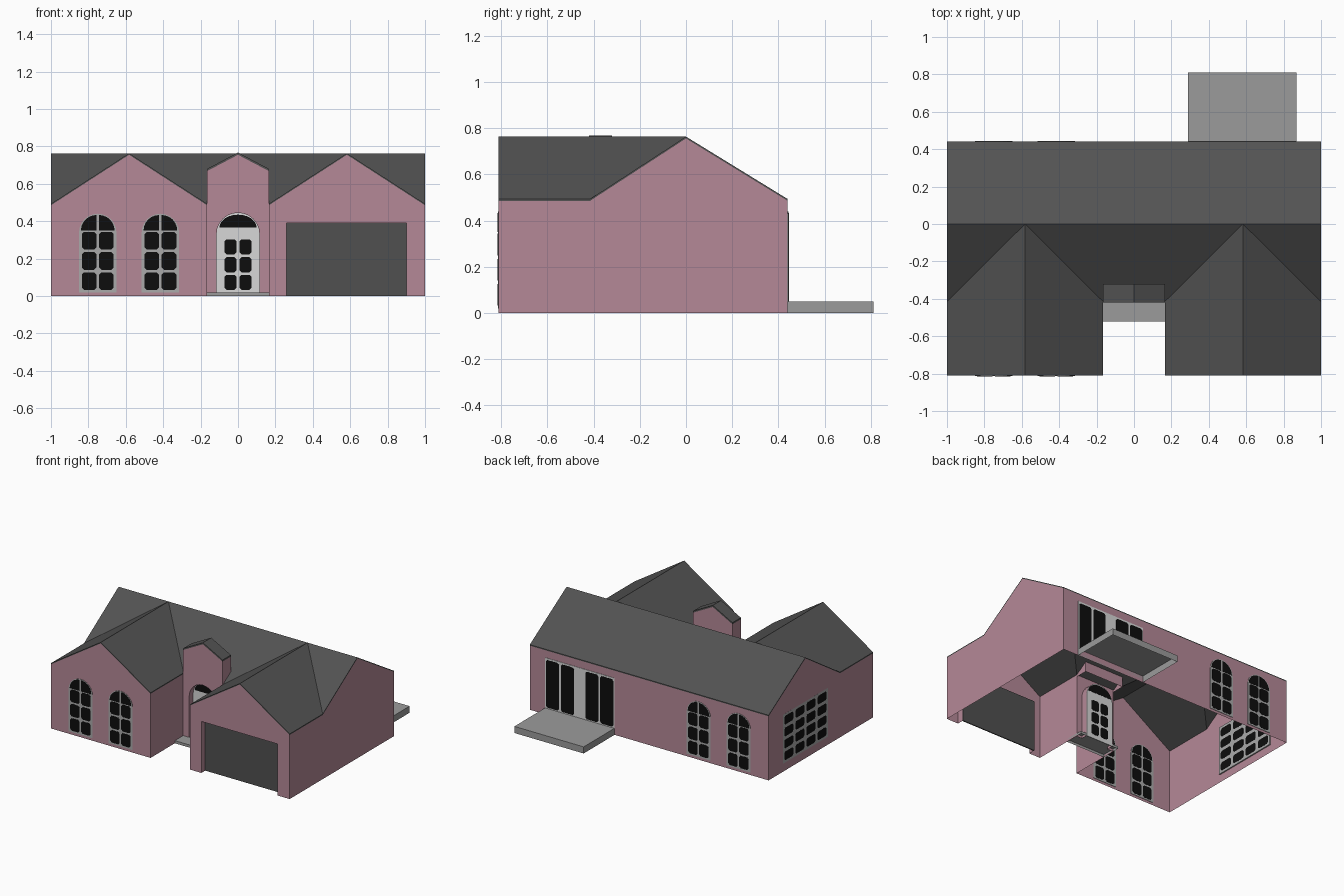
import bpy, bmesh
from math import sin, cos, pi

if "Cube" in bpy.data.objects:
    bpy.data.objects.remove(bpy.data.objects["Cube"], do_unlink=True)


def material(name, r, g, b):
    m = bpy.data.materials.new(name)
    m.use_nodes = True
    m.diffuse_color = (r, g, b, 1)
    m.node_tree.nodes["Principled BSDF"].inputs["Base Color"].default_value = (r, g, b, 1)
    return m


PINK = material("pink walls", .46, .25, .31)
ROOF = material("dark grey roof", .085, .085, .085)
DOOR = material("garage grey", .08, .08, .08)
STONE = material("concrete grey", .33, .33, .33)
FRAME = material("window frame grey", .40, .40, .40)
WHITE = material("door white", .68, .68, .68)
GLASS = material("black glass", .004, .004, .004)

# Main dimensions
SIDE, INNER, MID = 1.0, .165, .5825
FRONT, VALLEY, BACK = -.81, -.415, .44
EAVE, PEAK = .485, .755
RECESS = .05


def finish(bm, name, mat):
    me = bpy.data.meshes.new(name)
    bm.to_mesh(me)
    bm.free()
    me.materials.append(mat)
    ob = bpy.data.objects.new(name, me)
    bpy.context.collection.objects.link(ob)
    return ob


def on_wall(axis, depth):
    """Map wall coordinates (along, up) to a wall facing the given axis."""
    if axis == "y":
        return lambda a, z, d=0: (a, depth + d, z)
    return lambda a, z, d=0: (depth + d, a, z)


def sheets(name, polys, mat):
    bm = bmesh.new()
    for poly in polys:
        bm.faces.new([bm.verts.new(p) for p in poly])
    bmesh.ops.remove_doubles(bm, verts=bm.verts, dist=.0001)
    return finish(bm, name, mat)


def plates(name, wall, outlines, half, mat):
    """Thin prisms centred on a wall, seen from inside and outside."""
    bm = bmesh.new()
    for pts in outlines:
        f = bm.faces.new([bm.verts.new(wall(a, z, -half)) for a, z in pts])
        ext = bmesh.ops.extrude_face_region(bm, geom=[f])["geom"]
        lo, hi = wall(0, 0, -half), wall(0, 0, half)
        bmesh.ops.translate(bm, vec=[h - l for h, l in zip(hi, lo)],
                            verts=[v for v in ext if isinstance(v, bmesh.types.BMVert)])
    bmesh.ops.recalc_face_normals(bm, faces=bm.faces)
    return finish(bm, name, mat)


def rect(a0, a1, z0, z1, c=0):
    if not c:
        return [(a0, z0), (a1, z0), (a1, z1), (a0, z1)]
    return [(a0 + c, z0), (a1 - c, z0), (a1, z0 + c), (a1, z1 - c),
            (a1 - c, z1), (a0 + c, z1), (a0, z1 - c), (a0, z0 + c)]


def arc(a, z, ra, rz, start=0, end=pi, n=12):
    return [(a + ra * cos(start + (end - start) * i / n),
             z + rz * sin(start + (end - start) * i / n)) for i in range(n + 1)]


def arch(a, z0, z1, r):
    return [(a - r, z0), (a + r, z0)] + arc(a, z1 - r, r, r)


def pane_grid(a0, a1, z0, z1, cols, rows, gap=.014, c=.012):
    w, h = (a1 - a0) / cols, (z1 - z0) / rows
    return [rect(a0 + i * w + gap / 2, a0 + (i + 1) * w - gap / 2,
                 z0 + j * h + gap / 2, z0 + (j + 1) * h - gap / 2, c)
            for i in range(cols) for j in range(rows)]


def arched_window(name, wall, a):
    plates(name + "_frame", wall, [arch(a, .02, .44, .1)], .003, FRAME)
    panes = pane_grid(a - .092, a + .092, .025, .35, 2, 3)
    # Quarter-round lights at the head
    r, g = .083, .007
    for s in (0, 1):
        x = a + (g if s == 0 else -g)
        panes.append([(x, .35)] + arc(x, .35, r, r, s * pi / 2, (s + 1) * pi / 2, 6))
    plates(name + "_panes", wall, panes, .0045, GLASS)


def open_box(name, x0, x1, y0, y1, h, mat):
    """Slab with no underside."""
    ring = [(x0, y0), (x1, y0), (x1, y1), (x0, y1)]
    polys = [[(x, y, h) for x, y in ring]]
    for p, q in zip(ring, ring[1:] + ring[:1]):
        polys.append([(*p, 0), (*q, 0), (*q, h), (*p, h)])
    return sheets(name, polys, mat)


def reveal(name, path, y):
    """Jambs joining an opening to its recessed door."""
    sheets(name, [[(p[0], y, p[1]), (q[0], y, q[1]),
                   (q[0], y + RECESS, q[1]), (p[0], y + RECESS, p[1])]
                  for p, q in zip(path, path[1:])], PINK)


# Side walls with the main gable, and inner walls of the wings
gable = [(FRONT, 0), (BACK, 0), (BACK, EAVE), (0, PEAK), (VALLEY, EAVE), (FRONT, EAVE)]
for side, s in (("left", 1), ("right", -1)):
    wall = on_wall("x", s * SIDE)
    sheets(side + "_side_wall", [[wall(a, z) for a, z in gable]], PINK)
    wall = on_wall("x", s * INNER)
    sheets(side + "_inner_wall", [[wall(a, z) for a, z in rect(FRONT, VALLEY, 0, EAVE)]], PINK)

# Wing fronts: the left one is notched for the garage
wing_front, back = on_wall("y", FRONT), on_wall("y", BACK)
wing_top = [(SIDE, 0), (SIDE, EAVE), (MID, PEAK), (INNER, EAVE), (INNER, 0)]
garage = [(.26, 0), (.26, .39), (.9, .39), (.9, 0)]
sheets("right_wing_front", [[wing_front(-a, z) for a, z in wing_top]], PINK)
sheets("left_wing_front", [[wing_front(a, z) for a, z in wing_top + garage]], PINK)
reveal("garage_reveal", garage, FRONT)
plates("garage_door", on_wall("y", FRONT + RECESS), [garage], .004, DOOR)
sheets("back_wall", [[back(a, z) for a, z in rect(-SIDE, SIDE, 0, EAVE)]], PINK)

# Main roof: cross-gabled, thickened upward
polys = [[(-SIDE, BACK, EAVE), (SIDE, BACK, EAVE), (SIDE, 0, PEAK), (MID, 0, PEAK),
          (-MID, 0, PEAK), (-SIDE, 0, PEAK)],
         [(-MID, 0, PEAK), (-INNER, VALLEY, EAVE), (INNER, VALLEY, EAVE), (MID, 0, PEAK)]]
for s in (1, -1):
    polys.append([(s * MID, 0, PEAK), (s * SIDE, VALLEY, EAVE), (s * SIDE, 0, PEAK)])
    for edge in (SIDE, INNER):
        polys.append([(s * MID, FRONT, PEAK), (s * edge, FRONT, EAVE),
                      (s * edge, VALLEY, EAVE), (s * MID, 0, PEAK)])


def thick_roof(name, polys, t):
    ob = sheets(name, polys, ROOF)
    bm = bmesh.new()
    bm.from_mesh(ob.data)
    ext = bmesh.ops.extrude_face_region(bm, geom=bm.faces[:], use_keep_orig=True)["geom"]
    bmesh.ops.translate(bm, vec=(0, 0, t),
                        verts=[v for v in ext if isinstance(v, bmesh.types.BMVert)])
    bmesh.ops.recalc_face_normals(bm, faces=bm.faces)
    bm.to_mesh(ob.data)
    bm.free()


thick_roof("main_roof", polys, .008)

# Entry tower with an arched opening
T0, T1, T_EAVE = VALLEY - .005, -.32, .668
opening = [(a, z) for a, z in arch(0, 0, .445, .115)[1:]] + [(-.115, 0)]
tower = [(-INNER, 0), (-INNER, T_EAVE), (0, PEAK), (INNER, T_EAVE), (INNER, 0)]
sheets("entry_front", [[(a, T0, z) for a, z in tower + opening]], PINK)
reveal("entry_reveal", opening, T0)
low = .47
sheets("entry_back", [[(-INNER, T1, low), (INNER, T1, low), (INNER, T1, T_EAVE),
                       (0, T1, PEAK), (-INNER, T1, T_EAVE)]], PINK)
sheets("entry_sides", [[(s * INNER, T0, low), (s * INNER, T1, low),
                        (s * INNER, T1, T_EAVE), (s * INNER, T0, T_EAVE)] for s in (1, -1)], PINK)
thick_roof("entry_roof", [[(0, T0, PEAK), (s * INNER, T0, T_EAVE),
                           (s * INNER, T1, T_EAVE), (0, T1, PEAK)] for s in (1, -1)], .012)

# Front door with six lights and a fanlight
door_wall = on_wall("y", T0 + RECESS)
plates("front_door", door_wall, [arch(0, 0, .445, .115)], .003, WHITE)
plates("front_door_lights", door_wall, pane_grid(-.08, .08, .025, .31, 2, 3), .0045, GLASS)
plates("front_door_fanlight", door_wall, [arc(0, .365, .1, .07)], .0045, GLASS)
open_box("porch_step", -INNER, INNER, -.52, T0 + RECESS, .02, STONE)

# Arched windows on the right wing, front and back
for i, a in enumerate((-.75, -.415)):
    arched_window(f"front_window_{i + 1}", wing_front, a)
    arched_window(f"back_window_{i + 1}", back, a)

# Wide window on the right side
side_wall = on_wall("x", -SIDE + .0045)
plates("side_window_frame", side_wall, [rect(-.27, .27, .06, .43)], .0047, FRAME)
plates("side_window_panes", on_wall("x", -SIDE + .0045),
       pane_grid(-.265, .265, .065, .425, 4, 4, .024), .0049, GLASS)

# Patio doors and slab
plates("patio_frame", back, [rect(.29, .87, .05, .43)], .003, WHITE)
plates("patio_glass", back,
       [r for a in (.29, .62) for r in pane_grid(a, a + .25, .05, .425, 2, 1, .016)],
       .0045, GLASS)
open_box("patio_slab", .29, .87, BACK, -FRONT, .05, STONE)
